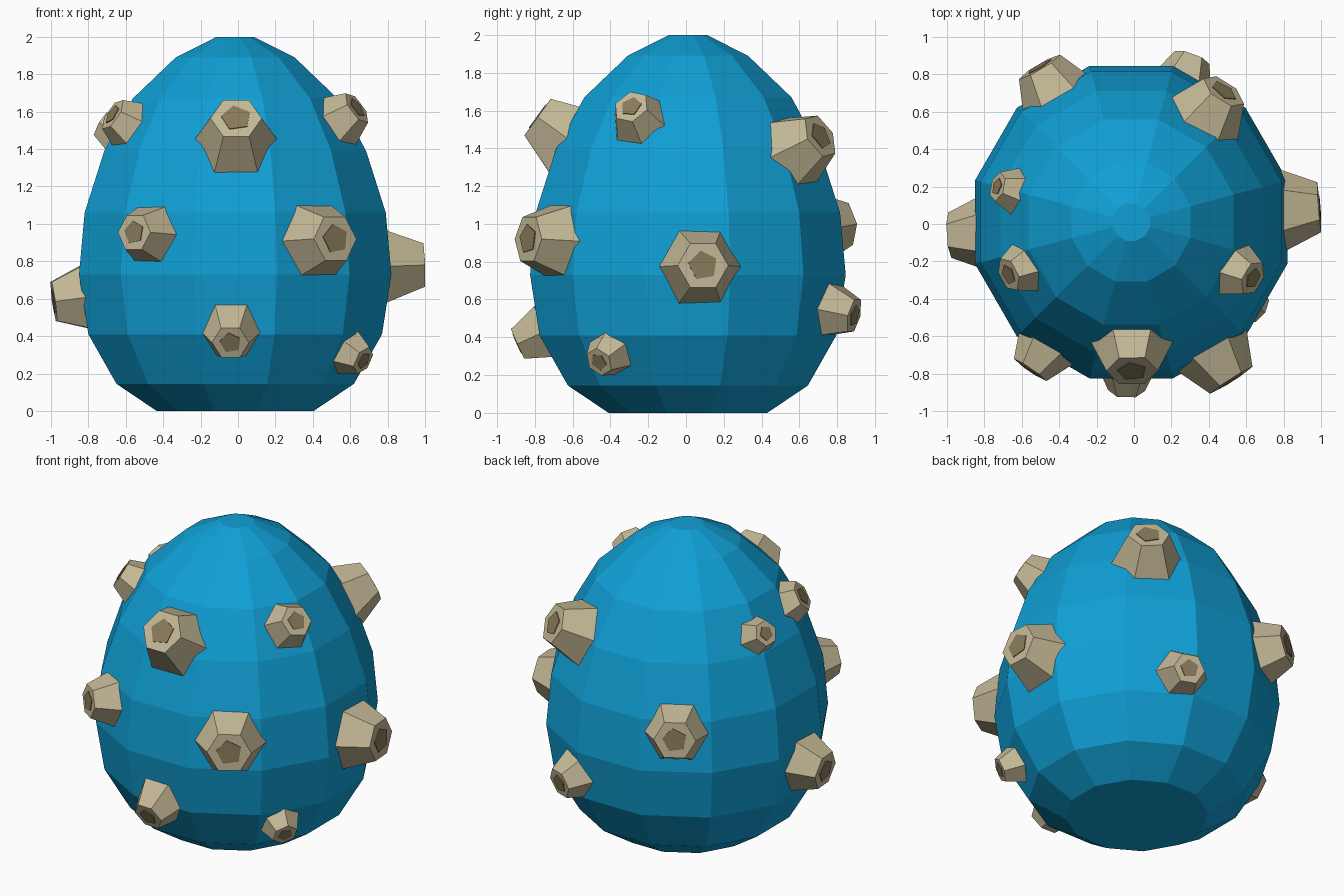
import bpy, bmesh, math
from mathutils import Vector, Matrix

if "Cube" in bpy.data.objects:
    bpy.data.objects.remove(bpy.data.objects["Cube"])


def material(name, rgb):
    m = bpy.data.materials.new(name)
    m.diffuse_color = (*rgb, 1)
    m.use_nodes = True
    m.node_tree.nodes["Principled BSDF"].inputs["Base Color"].default_value = m.diffuse_color
    return m


BLUE = material("egg blue", (0.005, 0.35, 0.67))
TAN = material("barnacle tan", (0.55, 0.48, 0.305))
BROWN = material("opening brown", (0.25, 0.195, 0.102))


def make_object(name, bm, mat):
    bmesh.ops.recalc_face_normals(bm, faces=bm.faces[:])
    mesh = bpy.data.meshes.new(name)
    bm.to_mesh(mesh)
    bm.free()
    mesh.materials.append(mat)
    ob = bpy.data.objects.new(name, mesh)
    bpy.context.collection.objects.link(ob)
    return ob


def loft(name, rings, sides, start, matrix, mat):
    """Closed solid from (radius, height) rings around the local z axis."""
    bm = bmesh.new()
    loops = []
    for r, h in rings:
        loops.append([bm.verts.new(matrix @ Vector((
            r * math.cos(start + 2 * math.pi * i / sides),
            r * math.sin(start + 2 * math.pi * i / sides), h))) for i in range(sides)])
    for a, b in zip(loops, loops[1:]):
        for i in range(sides):
            j = (i + 1) % sides
            bm.faces.new((a[i], a[j], b[j], b[i]))
    bm.faces.new(loops[0][::-1])
    bm.faces.new(loops[-1])
    return make_object(name, bm, mat)


# Twelve-sided egg body; profile is distance to the flat sides
profile = [(0.42, 0), (0.635, 0.145), (0.785, 0.41), (0.835, 0.73), (0.805, 1.06),
           (0.70, 1.39), (0.548, 1.67), (0.318, 1.89), (0.10, 2.0)]
c15 = math.cos(math.radians(15))
loft("egg_body", [(a / c15, z) for a, z in profile], 12, math.radians(15),
     Matrix.Translation((-0.015, 0.01, 0)), BLUE)

# Barnacles: tip centre, base radius, upward tilt of the normal, spin in degrees
barnacles = [
    ((-0.01, -0.785, 1.565), 0.215, 0.585, 0),
    ((-0.555, -0.78, 0.955), 0.165, 0.08, 0),
    ((0.52, -0.835, 0.92), 0.21, 0.06, 0),
    ((-0.04, -0.89, 0.365), 0.155, -0.41, 0),
    ((0.67, -0.46, 0.27), 0.125, -0.42, 25),
    ((0.635, -0.29, 1.62), 0.155, 0.55, -12),
    ((-0.67, -0.27, 1.585), 0.15, 0.52, 10),
    ((-0.73, 0.20, 1.53), 0.125, 0.48, 10),
    ((0.99, 0.09, 0.78), 0.21, 0.03, 0),
    ((-0.985, -0.06, 0.585), 0.19, -0.14, 0),
    ((0.48, 0.71, 1.465), 0.20, 0.42, 8),
    ((-0.505, 0.84, 1.0), 0.20, 0.12, 0),
    ((0.31, 0.89, 0.515), 0.155, -0.22, 0),
]
for k, (tip, r, nz, spin) in enumerate(barnacles, 1):
    flat = Vector((tip[0] + 0.015, tip[1] - 0.01, 0)).normalized()
    n = flat * math.sqrt(1 - nz * nz) + Vector((0, 0, nz))
    side = Vector((0, 0, 1)).cross(n).normalized()
    up = n.cross(side)
    rot = Matrix((side, up, n)).transposed().to_4x4()
    mat = Matrix.Translation(tip) @ rot @ Matrix.Rotation(math.radians(spin), 4, 'Z')
    # six-sided cone with a flat tip, sunk into the shell
    loft(f"barnacle_{k}", [(1.09 * r, -1.05 * r), (0.64 * r, 0)], 6, 0, mat, TAN)
    # five-sided dark opening
    loft(f"barnacle_opening_{k}", [(0.38 * r, -0.004), (0.38 * r, 0.005)], 5,
         math.radians(100), mat, BROWN)
